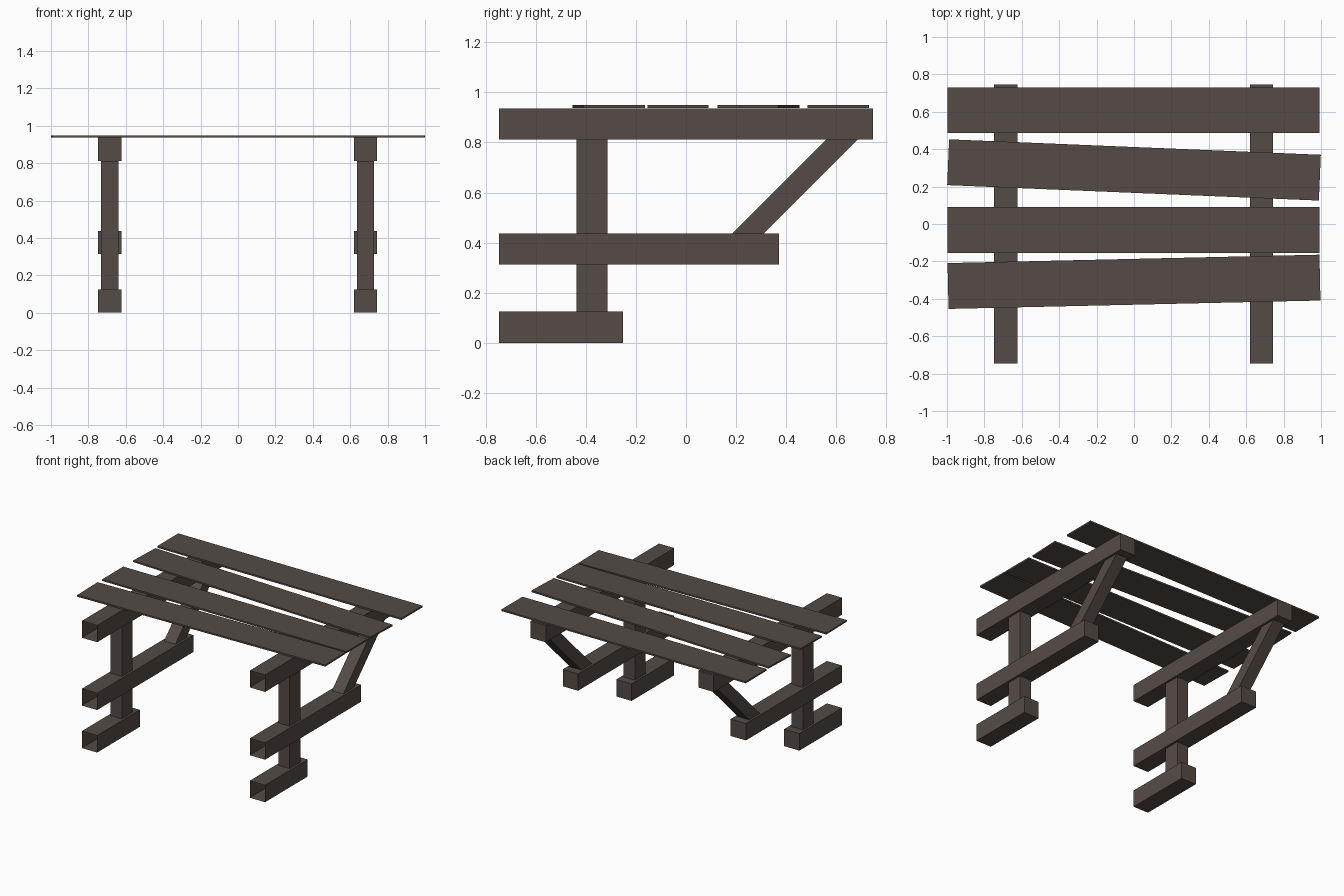
import bpy, bmesh, math

if "Cube" in bpy.data.objects:
    bpy.data.objects.remove(bpy.data.objects["Cube"])

wood = bpy.data.materials.new("dark weathered wood")
wood.diffuse_color = (0.088, 0.071, 0.062, 1)
wood.use_nodes = True
wood.node_tree.nodes["Principled BSDF"].inputs["Base Color"].default_value = wood.diffuse_color


def prism(name, profile, x, width, open_front=False, open_ends=False):
    """Extrude a (y, z) profile along x, centred on x."""
    bm = bmesh.new()
    a = [bm.verts.new((x - width / 2, y, z)) for y, z in profile]
    b = [bm.verts.new((x + width / 2, y, z)) for y, z in profile]
    n = len(profile)
    bm.faces.new(a)
    bm.faces.new(b)
    for i in range(n):
        j = (i + 1) % n
        bm.faces.new((a[i], a[j], b[j], b[i]))
    bmesh.ops.recalc_face_normals(bm, faces=bm.faces[:])
    drop = [f for f in bm.faces
            if (open_front and f.normal.y < -0.99)
            or (open_ends and abs(f.normal.z) > 0.99)]
    if drop:
        bmesh.ops.delete(bm, geom=drop, context='FACES_ONLY')
    me = bpy.data.meshes.new(name)
    bm.to_mesh(me)
    bm.free()
    me.materials.append(wood)
    ob = bpy.data.objects.new(name, me)
    bpy.context.collection.objects.link(ob)
    return ob


def rect(y0, y1, z0, z1):
    return [(y0, z0), (y1, z0), (y1, z1), (y0, z1)]


# two trestle frames
for side, x in (("left", -0.686), ("right", 0.681)):
    # horizontal beams, hollow with an open front end
    prism(side + "_foot", rect(-0.747, -0.251, 0, 0.125), x, 0.124, open_front=True)
    prism(side + "_seat_beam", rect(-0.747, 0.372, 0.313, 0.437), x, 0.124, open_front=True)
    prism(side + "_top_beam", rect(-0.747, 0.746, 0.812, 0.936), x, 0.124, open_front=True)
    # upright post and slanted brace
    prism(side + "_post", rect(-0.437, -0.313, 0.125, 0.812), x, 0.092, open_ends=True)
    prism(side + "_brace", [(0.186, 0.437), (0.31, 0.437), (0.685, 0.812), (0.561, 0.812)],
          x, 0.092, open_ends=True)

# table top planks, two of them crooked: (x, y centre, turn)
for i, (x, y, turn) in enumerate([(-0.003, 0.608, 0), (0, 0.289, -0.0415),
                                  (-0.003, -0.032, 0), (0, -0.309, 0.0226)]):
    ob = prism("top_plank_%d" % (i + 1), rect(-0.1225, 0.1225, 0.937, 0.949), 0, 1.989)
    ob.location = (x, y, 0)
    ob.rotation_euler.z = turn
